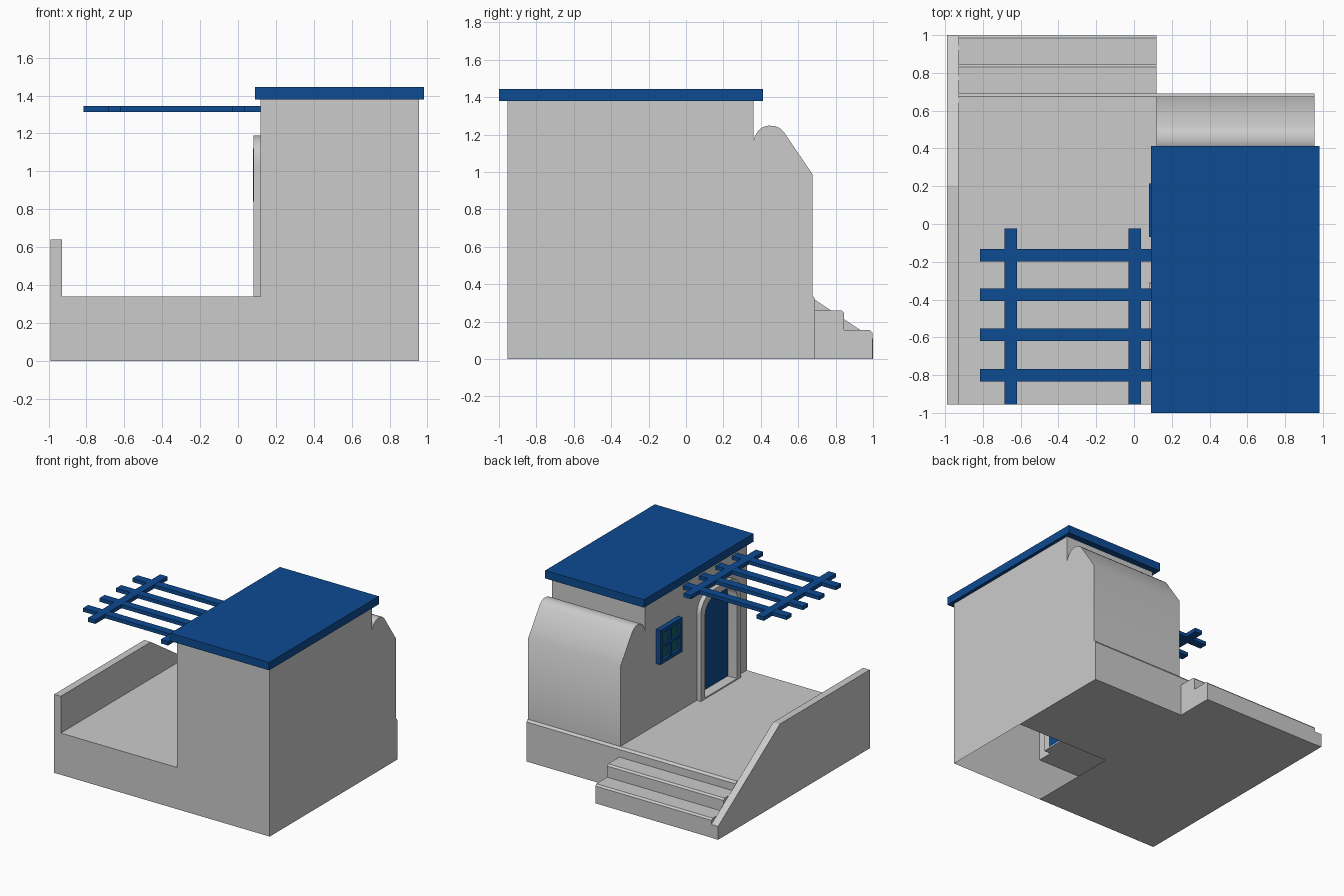
import bpy, bmesh, math

if "Cube" in bpy.data.objects:
    bpy.data.objects.remove(bpy.data.objects["Cube"])

def material(name, rgb):
    m = bpy.data.materials.new(name)
    m.diffuse_color = (*rgb, 1)
    m.use_nodes = True
    m.node_tree.nodes["Principled BSDF"].inputs["Base Color"].default_value = m.diffuse_color
    return m

BLUE = material("blue_paint", (0.004, 0.07, 0.29))
GLASS = material("teal_glass", (0.004, 0.115, 0.11))

def make(name, verts, faces, mat=None, smooth=False):
    me = bpy.data.meshes.new(name)
    me.from_pydata(verts, [], faces)
    bm = bmesh.new()
    bm.from_mesh(me)
    bmesh.ops.remove_doubles(bm, verts=bm.verts, dist=1e-5)
    bmesh.ops.recalc_face_normals(bm, faces=bm.faces)
    bm.to_mesh(me)
    bm.free()
    ob = bpy.data.objects.new(name, me)
    bpy.context.collection.objects.link(ob)
    if mat:
        me.materials.append(mat)
    if smooth:
        bpy.ops.object.select_all(action='DESELECT')
        ob.select_set(True)
        bpy.context.view_layer.objects.active = ob
        bpy.ops.object.shade_smooth_by_angle(angle=math.radians(35))
    return ob

def prism(name, pts, x0, x1, mat=None, smooth=False):
    """Solid: a (y, z) outline swept along x."""
    n = len(pts)
    v = [(x, y, z) for x in (x0, x1) for y, z in pts]
    f = [(i, (i + 1) % n, n + (i + 1) % n, n + i) for i in range(n)]
    return make(name, v, f + [tuple(range(n)), tuple(range(n, 2 * n))], mat, smooth)

def box(name, x0, x1, y0, y1, z0, z1, mat=None):
    return prism(name, [(y0, z0), (y1, z0), (y1, z1), (y0, z1)], x0, x1, mat)

def arch(y0, y1, z0, z1, r, n=8):
    """Upright outline with rounded top corners, open at the bottom."""
    pts = [(y0, z0)]
    for cy, a0 in ((y0 + r, 180), (y1 - r, 90)):
        for i in range(n + 1):
            a = math.radians(a0 - 90 * i / n)
            pts.append((cy + r * math.cos(a), z1 - r + r * math.sin(a)))
    return pts + [(y1, z0)]

XL, XM, XR = -0.93, 0.12, 0.955      # terrace left, house left, house right
YF, YB, ZT = -0.955, 0.69, 0.34      # front, back, terrace height

# House with vaulted rear room: hollow shell, doorway cut in the left wall
prof = [(YF, ZT), (YF, 1.38), (0.36, 1.38), (0.36, 1.165), (0.368, 1.19),
        (0.385, 1.22), (0.41, 1.24), (0.44, 1.248), (0.475, 1.246),
        (0.50, 1.235), (0.522, 1.215), (0.675, 0.99), (0.675, ZT)]
doorway = arch(-0.82, -0.32, ZT, 1.18, 0.14)
n = len(prof)
verts = [(x, y, z) for x in (XM, XR) for y, z in prof]
faces = [(i, i + 1, n + i + 1, n + i) for i in range(n - 1)]
faces.append(tuple(range(n, 2 * n)))
verts += [(XM, y, z) for y, z in doorway]
faces.append(tuple(range(n)) + tuple(reversed(range(2 * n, 2 * n + len(doorway)))))
make("house_walls", verts, faces, smooth=True)

# Terrace base: shell whose floor is open under the front of the house
quads = [
    [(XL, YF, 0), (XR, YF, 0), (XR, YF, ZT), (XL, YF, ZT)],
    [(XL, YF, ZT), (XM, YF, ZT), (XM, 0.675, ZT), (XL, 0.675, ZT)],
    [(XL, 0.675, ZT), (XR, 0.675, ZT), (XR, YB, 0.322), (XL, YB, 0.322)],
    [(XL, YB, 0.322), (XR, YB, 0.322), (XR, YB, 0), (XL, YB, 0)],
    [(XL, YF, 0), (XM, YF, 0), (XM, YB, 0), (XL, YB, 0)],
    [(XM, -0.19, 0), (XR, -0.19, 0), (XR, YB, 0), (XM, YB, 0)],
]
for x in (XL, XR):
    quads.append([(x, YF, 0), (x, YF, ZT), (x, 0.675, ZT), (x, YB, 0.322), (x, YB, 0)])
verts, faces = [], []
for q in quads:
    faces.append(tuple(range(len(verts), len(verts) + len(q))))
    verts += q
make("terrace_base", verts, faces)

# Steps with chamfered nosings
for name, y0, y1, z in (("upper_step", YB, 0.845, 0.26), ("lower_step", YB, 0.997, 0.155)):
    prism(name, [(y0, 0), (y1, 0), (y1, z - 0.014), (y1 - 0.013, z), (y0, z)], XL, XM)

# Sloping parapet
prism("side_parapet", [(YF, 0), (1.0, 0), (1.0, 0.11), (0.205, 0.64), (YF, 0.64)], -0.99, XL)

# Flat roof
box("roof_slab", 0.09, 0.982, -1.0, 0.412, 1.38, 1.445, BLUE)

# Door surround and recessed door
outer = arch(-0.83, -0.31, ZT, 1.19, 0.15)
inner = arch(-0.775, -0.365, ZT + 0.01, 1.135, 0.12)
m = len(outer)
verts = [(x, y, z) for x in (0.083, 0.18) for ring in (outer, inner) for y, z in ring]
faces = []
for i in range(m):
    j = (i + 1) % m
    for a, b in ((0, m), (m, 3 * m), (3 * m, 2 * m), (2 * m, 0)):
        faces.append((a + i, a + j, b + j, b + i))
make("door_surround", verts, faces, smooth=True)
prism("door", inner, 0.165, 0.178, BLUE, smooth=True)

# Window: frame, cross bars and glass
y0, y1, z0, z1, w = -0.07, 0.215, 0.84, 1.12, 0.03
ym, zm = (y0 + y1) / 2, (z0 + z1) / 2
for i, y in enumerate((y0, y1 - w)):
    box(f"window_side_{i}", 0.08, 0.125, y, y + w, z0, z1, BLUE)
for i, z in enumerate((z0, z1 - w)):
    box(f"window_rail_{i}", 0.08, 0.125, y0 + w, y1 - w, z, z + w, BLUE)
box("window_mullion", 0.085, 0.125, ym - 0.012, ym + 0.012, z0 + w, z1 - w, BLUE)
box("window_crossbar", 0.086, 0.125, y0 + w, y1 - w, zm - 0.012, zm + 0.012, BLUE)
box("window_glass", 0.102, 0.125, y0 + w, y1 - w, z0 + w, z1 - w, GLASS)

# Pergola beams
for i, y in enumerate((-0.165, -0.375, -0.587, -0.8)):
    box(f"pergola_rafter_{i}", -0.815, 0.12, y - 0.033, y + 0.033, 1.314, 1.344, BLUE)
for i, x in enumerate((-0.652, 0.005)):
    box(f"pergola_beam_{i}", x - 0.033, x + 0.033, -0.955, -0.025, 1.313, 1.345, BLUE)
